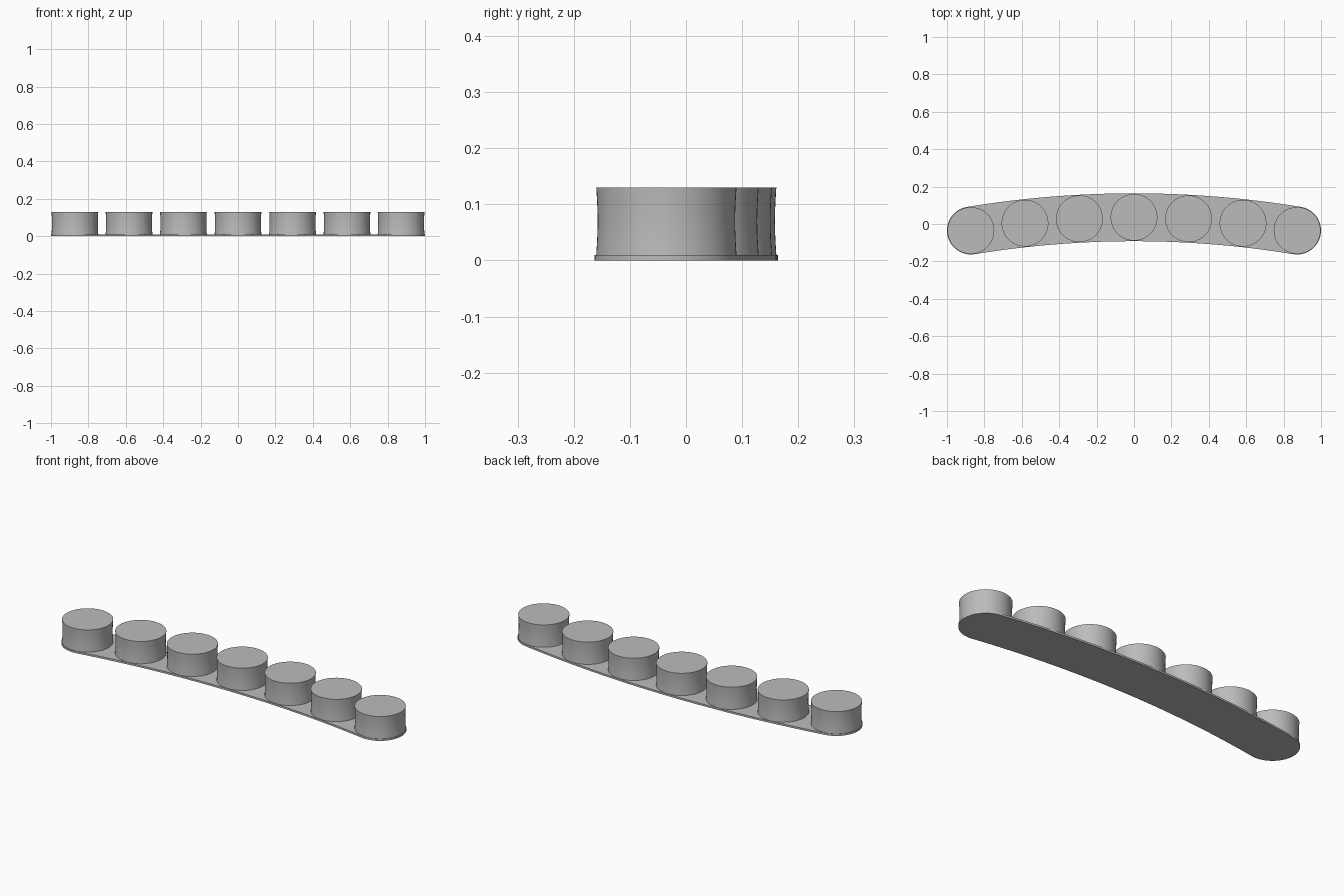
import bpy, bmesh, math

default = bpy.data.objects.get("Cube")
if default:
    bpy.data.objects.remove(default, do_unlink=True)

# Single plain grey
COLOUR = (0.5, 0.5, 0.5, 1)
grey = bpy.data.materials.new("plain grey")
grey.use_nodes = True
grey.diffuse_color = COLOUR
grey.node_tree.nodes["Principled BSDF"].inputs["Base Color"].default_value = COLOUR

# The parts sit along a shallow arc
END_X, MID_Y, SAG = 0.872, 0.036, 0.071
ARC_R = (END_X ** 2 + SAG ** 2) / (2 * SAG)
END_A = math.asin(END_X / ARC_R)
BASE_R, BASE_H = 0.128, 0.01
PEG_R, PEG_TOP, WAIST = 0.125, 0.13, 0.0025


def on_arc(angle, offset=0.0):
    r = ARC_R + offset
    return r * math.sin(angle), MID_Y - ARC_R + r * math.cos(angle)


def finish(name, bm):
    bmesh.ops.recalc_face_normals(bm, faces=bm.faces)
    mesh = bpy.data.meshes.new(name)
    bm.to_mesh(mesh)
    bm.free()
    mesh.materials.append(grey)
    obj = bpy.data.objects.new(name, mesh)
    bpy.context.collection.objects.link(obj)
    bpy.ops.object.select_all(action='DESELECT')
    obj.select_set(True)
    bpy.context.view_layer.objects.active = obj
    bpy.ops.object.shade_smooth_by_angle(angle=math.radians(35))
    return obj


# Curved base strip with round ends
STEPS = 32
sweep = [END_A * (2 * i / STEPS - 1) for i in range(STEPS + 1)]
outline = [on_arc(a, BASE_R) for a in sweep]
for i in range(1, STEPS):
    t = math.pi / 2 - END_A - math.pi * i / STEPS
    cx, cy = on_arc(END_A)
    outline.append((cx + BASE_R * math.cos(t), cy + BASE_R * math.sin(t)))
outline += [on_arc(a, -BASE_R) for a in reversed(sweep)]
for i in range(1, STEPS):
    t = -math.pi / 2 + END_A - math.pi * i / STEPS
    cx, cy = on_arc(-END_A)
    outline.append((cx + BASE_R * math.cos(t), cy + BASE_R * math.sin(t)))

bm = bmesh.new()
bottom = bm.faces.new([bm.verts.new((x, y, 0)) for x, y in outline])
top = bmesh.ops.extrude_face_region(bm, geom=[bottom], use_keep_orig=True)
moved = [v for v in top["geom"] if isinstance(v, bmesh.types.BMVert)]
bmesh.ops.translate(bm, verts=moved, vec=(0, 0, BASE_H))
finish("base_strip", bm)

# Seven round pegs with faintly waisted sides
SIDES, RINGS = 64, 8
for n in range(7):
    cx, cy = on_arc(END_A * (n - 3) / 3)
    bm = bmesh.new()
    loops = []
    for k in range(RINGS + 1):
        f = k / RINGS
        r = PEG_R - WAIST * math.sin(math.pi * f)
        z = BASE_H + (PEG_TOP - BASE_H) * f
        loops.append([bm.verts.new((cx + r * math.cos(math.tau * s / SIDES),
                                    cy + r * math.sin(math.tau * s / SIDES), z))
                      for s in range(SIDES)])
    for low, high in zip(loops, loops[1:]):
        for s in range(SIDES):
            e = (s + 1) % SIDES
            bm.faces.new((low[s], low[e], high[e], high[s]))
    bm.faces.new(loops[0])
    bm.faces.new(loops[-1])
    finish(f"peg_{n + 1}", bm)
